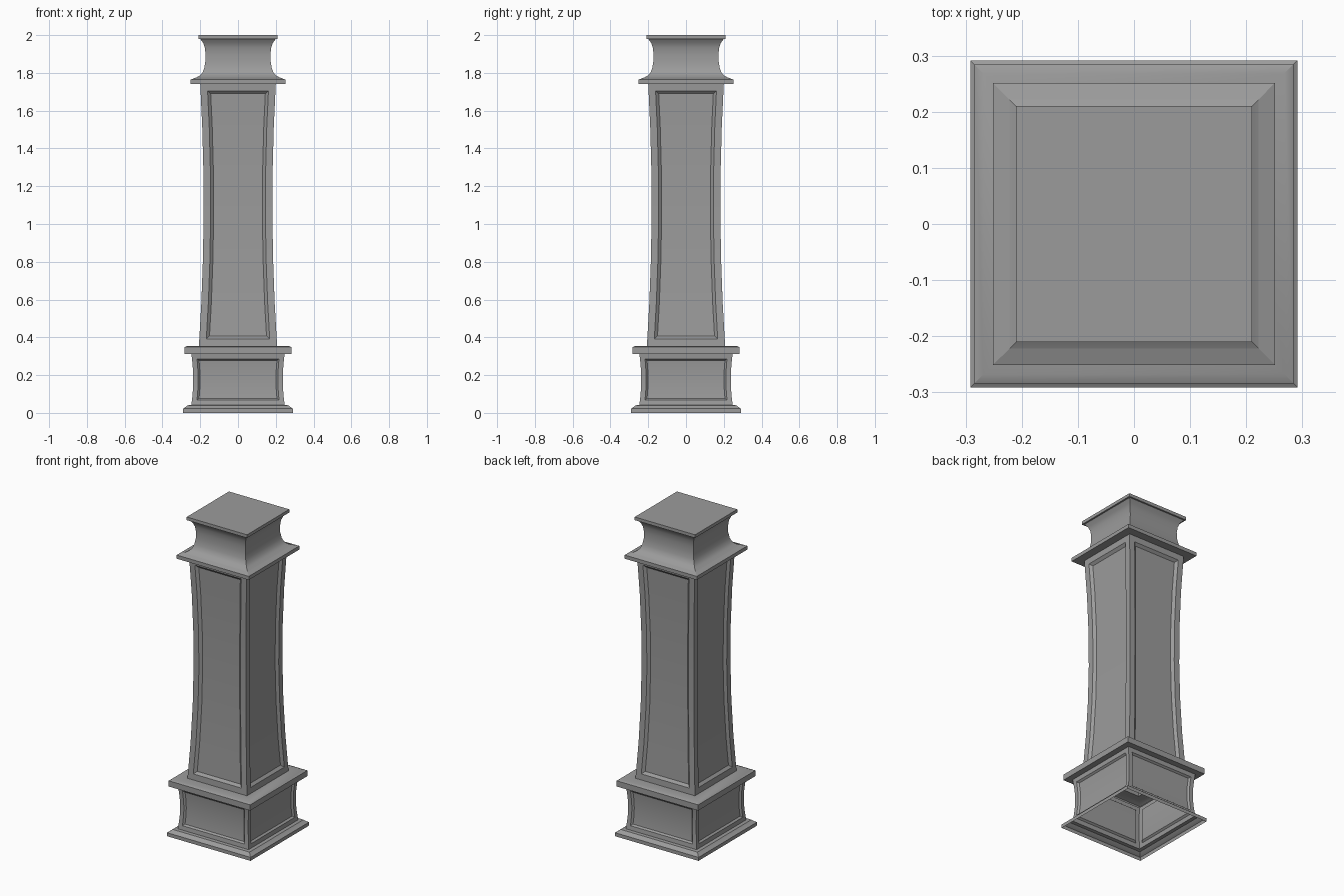
import bpy
import bmesh
import math

cube = bpy.data.objects.get("Cube")
if cube:
    bpy.data.objects.remove(cube, do_unlink=True)

stone = bpy.data.materials.new("grey_stone")
stone.use_nodes = True
grey = (0.33, 0.33, 0.33, 1)
stone.diffuse_color = grey
stone.node_tree.nodes["Principled BSDF"].inputs["Base Color"].default_value = grey


def bowed(bottom, middle, top, z0, z1, steps):
    """Half widths of a wall that curves inwards between two heights."""
    points = []
    for i in range(steps + 1):
        t = i / steps
        sag = (bottom + top) / 2 - middle
        width = bottom + (top - bottom) * t - 4 * sag * t * (1 - t)
        points.append((width, z0 + (z1 - z0) * t))
    return points


def square_loft(name, profile, closed_top=False, panel=None):
    """Loft square rings; panel = (margin, bevel, depth) recesses each side."""
    bm = bmesh.new()
    corners = [(-1, -1), (1, -1), (1, 1), (-1, 1)]
    rings = [[bm.verts.new((x * w, y * w, z)) for x, y in corners]
             for w, z in profile]
    sides = [[] for _ in corners]
    for low, high in zip(rings, rings[1:]):
        for i in range(4):
            j = (i + 1) % 4
            sides[i].append(bm.faces.new((low[i], low[j], high[j], high[i])))
    if closed_top:
        bm.faces.new(rings[-1])
    bm.normal_update()
    if panel:
        margin, bevel, depth = panel
        for strip in sides:
            bmesh.ops.inset_region(bm, faces=strip, thickness=margin,
                                   use_boundary=True, use_even_offset=True)
            bmesh.ops.inset_region(bm, faces=strip, thickness=bevel, depth=-depth,
                                   use_boundary=True, use_even_offset=True)
    mesh = bpy.data.meshes.new(name)
    bm.to_mesh(mesh)
    bm.free()
    mesh.materials.append(stone)
    obj = bpy.data.objects.new(name, mesh)
    bpy.context.collection.objects.link(obj)
    bpy.ops.object.select_all(action="DESELECT")
    obj.select_set(True)
    bpy.context.view_layer.objects.active = obj
    bpy.ops.object.shade_smooth_by_angle(angle=math.radians(25))
    return obj


# Foot moulding, open underneath
square_loft("foot_moulding", [(0.291, 0), (0.291, 0.022), (0.285, 0.025),
                              (0.268, 0.04), (0.247, 0.042)])

# Pedestal with recessed panels
square_loft("pedestal", bowed(0.247, 0.237, 0.247, 0.042, 0.312, 6),
            panel=(0.026, 0.01, 0.01))

# Ledge between pedestal and shaft
square_loft("pedestal_ledge", [(0.247, 0.312), (0.284, 0.312), (0.284, 0.348),
                               (0.268, 0.355), (0.207, 0.355)])

# Tapering shaft with tall recessed panels
square_loft("shaft", bowed(0.207, 0.182, 0.2, 0.355, 1.742, 6),
            panel=(0.037, 0.016, 0.014))

# Collar below the capital
square_loft("collar", [(0.2, 1.742), (0.251, 1.742), (0.251, 1.765),
                       (0.222, 1.775)])

# Concave capital and flat top slab
square_loft("capital", [(0.222, 1.775), (0.203, 1.785), (0.189, 1.8),
                        (0.179, 1.825), (0.173, 1.86), (0.172, 1.9),
                        (0.176, 1.935), (0.185, 1.96), (0.2, 1.98)])
square_loft("top_slab", [(0.2, 1.98), (0.21, 1.98), (0.21, 2.0)], closed_top=True)
